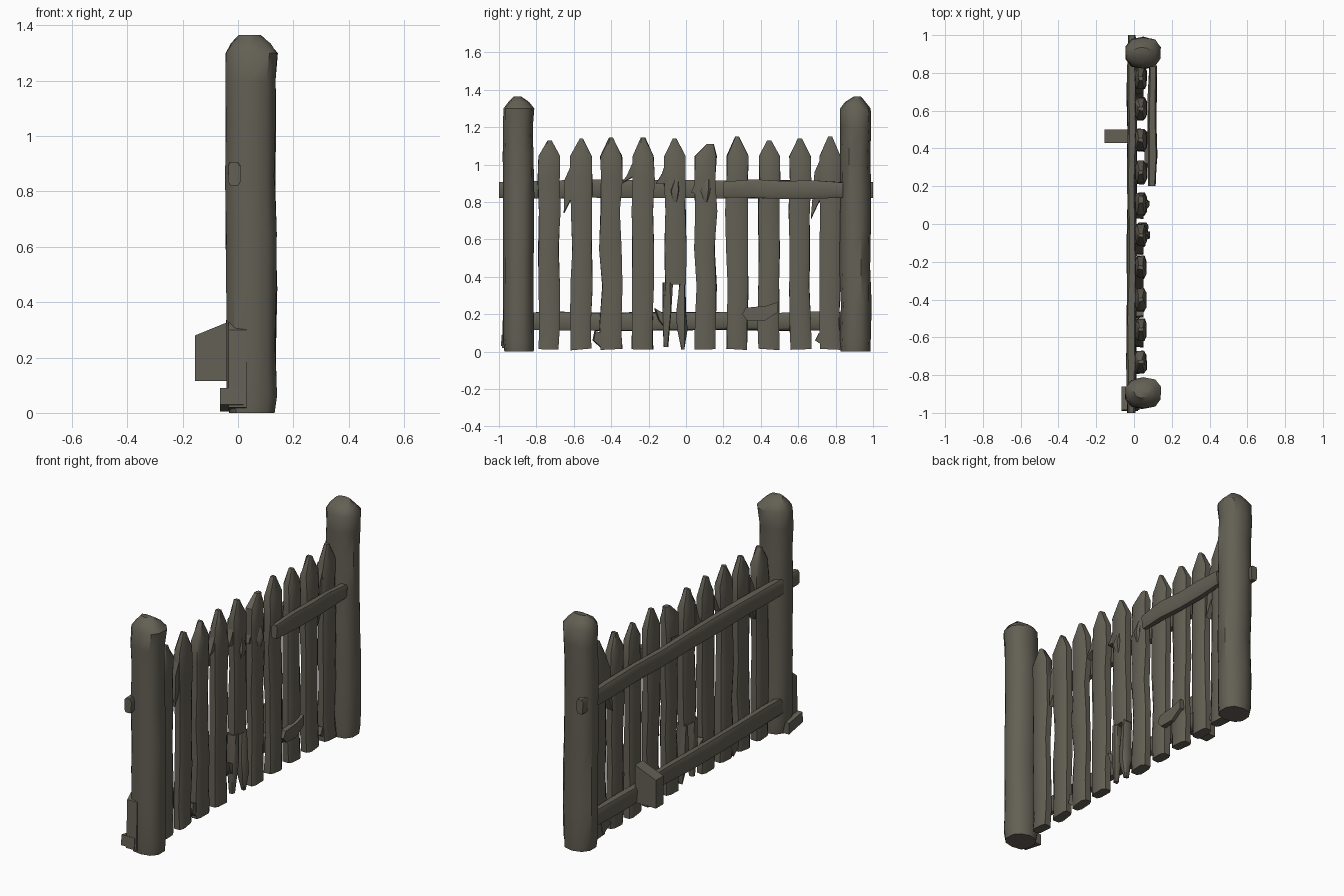
import bpy, bmesh, math, random
from mathutils import Vector

random.seed(7)
if "Cube" in bpy.data.objects:
    bpy.data.objects.remove(bpy.data.objects["Cube"])

wood = bpy.data.materials.new("weathered_wood")
wood.use_nodes = True
WOOD = (0.125, 0.116, 0.089, 1)
wood.diffuse_color = WOOD
bsdf = wood.node_tree.nodes["Principled BSDF"]
bsdf.inputs["Base Color"].default_value = WOOD
bsdf.inputs["Roughness"].default_value = 0.9


def finish(name, bm, angle=42):
    bmesh.ops.recalc_face_normals(bm, faces=bm.faces)
    mesh = bpy.data.meshes.new(name)
    bm.to_mesh(mesh)
    bm.free()
    mesh.materials.append(wood)
    obj = bpy.data.objects.new(name, mesh)
    bpy.context.collection.objects.link(obj)
    bpy.ops.object.select_all(action='DESELECT')
    obj.select_set(True)
    bpy.context.view_layer.objects.active = obj
    bpy.ops.object.shade_smooth_by_angle(angle=math.radians(angle))
    return obj


def loft(name, stations, axis="Z", sides=8, square=0.6, rough=0.004, slant=0.0):
    """Rings (along, cu, cv, ru, rv); Z loft: u=x v=y, Y loft: u=x v=z."""
    bm = bmesh.new()
    rings = []
    for i, (t, cu, cv, ru, rv) in enumerate(stations):
        ring = []
        for k in range(sides):
            a = math.tau * (k + 0.5) / sides
            c, s = math.cos(a), math.sin(a)
            u = cu + ru * math.copysign(abs(c) ** square, c) + random.uniform(-rough, rough)
            v = cv + rv * math.copysign(abs(s) ** square, s) + random.uniform(-rough, rough)
            w = t + (slant * (v - cv) if i == 0 else 0)
            ring.append(bm.verts.new((u, v, max(w, 0)) if axis == "Z" else (u, w, v)))
        rings.append(ring)
    for a, b in zip(rings, rings[1:]):
        for k in range(sides):
            n = (k + 1) % sides
            bm.faces.new((a[k], a[n], b[n], b[k]))
    bm.faces.new(rings[0])
    bm.faces.new(rings[-1])
    return finish(name, bm)


def slab(name, outline, x0, x1, shift=0.0):
    """Flat splinter: outline in (y, z), thickened along x."""
    bm = bmesh.new()
    near = [bm.verts.new((x0, y, z)) for y, z in outline]
    far = [bm.verts.new((x1, y + shift, z)) for y, z in outline]
    bm.faces.new(near)
    bm.faces.new(far)
    for k in range(len(near)):
        n = (k + 1) % len(near)
        bm.faces.new((near[k], near[n], far[n], far[k]))
    return finish(name, bm, 30)


# Posts with worn, bevelled tops
def post(name, y, peak):
    st = [(0.0, 0.05, y, 0.085, 0.078), (0.06, 0.048, y, 0.094, 0.084)]
    for z in (0.25, 0.45, 0.65, 0.85, 1.05, 1.2):
        st.append((z, 0.048 + random.uniform(-.004, .004), y + random.uniform(-.004, .004), 0.093, 0.082))
    st += [(1.3, 0.05, y, 0.096, 0.084), (1.335, 0.046, y, 0.072, 0.056),
           (1.365, 0.042, peak, 0.04, 0.018)]
    loft(name, st, sides=10, square=0.85, rough=0.003)


post("front_post", -0.895, -0.9)
post("back_post", 0.905, 0.915)
slab("front_post_foot_splinter", [(-0.99, 0.03), (-0.86, 0.005), (-0.86, 0.07), (-0.985, 0.09)], -0.065, 0.02)
slab("front_post_flare", [(-0.985, 0.02), (-0.9, 0.01), (-0.9, 0.36), (-0.975, 0.3)], -0.035, 0.03)


# Long rails behind the pickets
def rail(name, x, z, y0, y1, rx, rz, n=9, end=0.9):
    st = []
    for i in range(n):
        f = i / (n - 1)
        k = end if i in (0, n - 1) else 1
        st.append((y0 + f * (y1 - y0), x + random.uniform(-.004, .004),
                   z + random.uniform(-.004, .004), rx * k, rz * k))
    loft(name, st, axis="Y", square=0.5, rough=0.003)


rail("upper_rail", -0.012, 0.868, -1.0, 1.0, 0.025, 0.05)
rail("lower_rail", -0.012, 0.163, -0.93, 0.93, 0.025, 0.05)
rail("front_short_rail", 0.096, 0.867, 0.2, 0.84, 0.024, 0.05, 5, 0.82)

# Pickets: shared profile, individually placed tip
PICKETS = [(-0.73, 1.13, 0), (-0.56, 1.14, 0), (-0.4, 1.145, 0), (-0.23, 1.145, 0),
           (-0.06, 1.14, 0), (0.105, 1.11, 0.025), (0.275, 1.15, 0),
           (0.445, 1.13, 0), (0.61, 1.14, 0), (0.77, 1.15, 0)]
BROKEN = 4
for i, (y, top, lean) in enumerate(PICKETS):
    X = 0.036
    heights = [0.36, 0.55, 0.75, 0.92] if i == BROKEN else [0.012, 0.14, 0.35, 0.55, 0.75, 0.92]
    st = []
    for z in heights:
        st.append((z, X + random.uniform(-.003, .003), y + random.uniform(-.006, .006),
                   0.031, random.uniform(0.055, 0.062)))
    st += [(1.045, X, y, 0.03, 0.06), (top, X, y + lean, 0.014, 0.01 + 0.3 * lean)]
    loft("picket_%d" % (i + 1), st, square=0.55, rough=0.003,
         slant=0 if i == BROKEN else random.uniform(-0.12, 0.12))

# Split legs of the broken picket
loft("broken_picket_left_leg", [(0.025, 0.036, -0.105, 0.012, 0.012), (0.2, 0.036, -0.102, 0.027, 0.027),
                                (0.37, 0.036, -0.096, 0.03, 0.026)])
loft("broken_picket_right_leg", [(0.012, 0.045, -0.015, 0.012, 0.007), (0.12, 0.045, -0.022, 0.03, 0.03),
                                 (0.2, 0.04, -0.025, 0.03, 0.028), (0.37, 0.036, -0.018, 0.028, 0.016)])

# Splinters hanging off pickets and rails
slab("chipped_sliver", [(0.3, 0.2), (0.33, 0.165), (0.42, 0.165), (0.49, 0.21), (0.49, 0.265), (0.43, 0.245), (0.32, 0.235)],
     0.055, 0.085)
SPLINTERS = [
    [(0.67, 0.71), (0.74, 0.86), (0.73, 1.05), (0.69, 0.96)],
    [(-0.65, 0.74), (-0.6, 0.84), (-0.6, 1.02), (-0.645, 0.92)],
    [(-0.17, 0.23), (-0.12, 0.2), (-0.11, 0.12), (-0.15, 0.17)],
    [(-0.34, 0.9), (-0.27, 0.94), (-0.27, 1.03), (-0.31, 0.94)],
    [(-0.16, 0.9), (-0.1, 0.9), (-0.1, 1.04), (-0.13, 0.95)],
    [(0.03, 0.85), (0.08, 0.84), (0.13, 0.93), (0.06, 0.92)],
    [(-0.5, 0.06), (-0.45, 0.015), (-0.42, 0.09), (-0.49, 0.11)],
    [(0.69, 0.06), (0.76, 0.015), (0.78, 0.1), (0.71, 0.1)],
]
for i, outline in enumerate(SPLINTERS):
    slab("splinter_%d" % (i + 1), outline, 0.005, 0.05, random.uniform(-0.01, 0.01))
for y in (0.105, -0.06):
    loft("picket_chip", [(0.8, 0.06, y, 0.008, 0.012), (0.86, 0.068, y, 0.018, 0.025),
                         (0.92, 0.06, y + 0.01, 0.008, 0.012)], sides=6)

# Broken plank stub sticking out at the rear
stub = slab("rear_plank_stub", [(0.43, 0.115), (0.5, 0.115), (0.5, 0.28), (0.43, 0.28)], -0.155, -0.02)
for v in stub.data.vertices:
    if v.co.x > -0.1 and v.co.z > 0.2:
        v.co.z = 0.335
